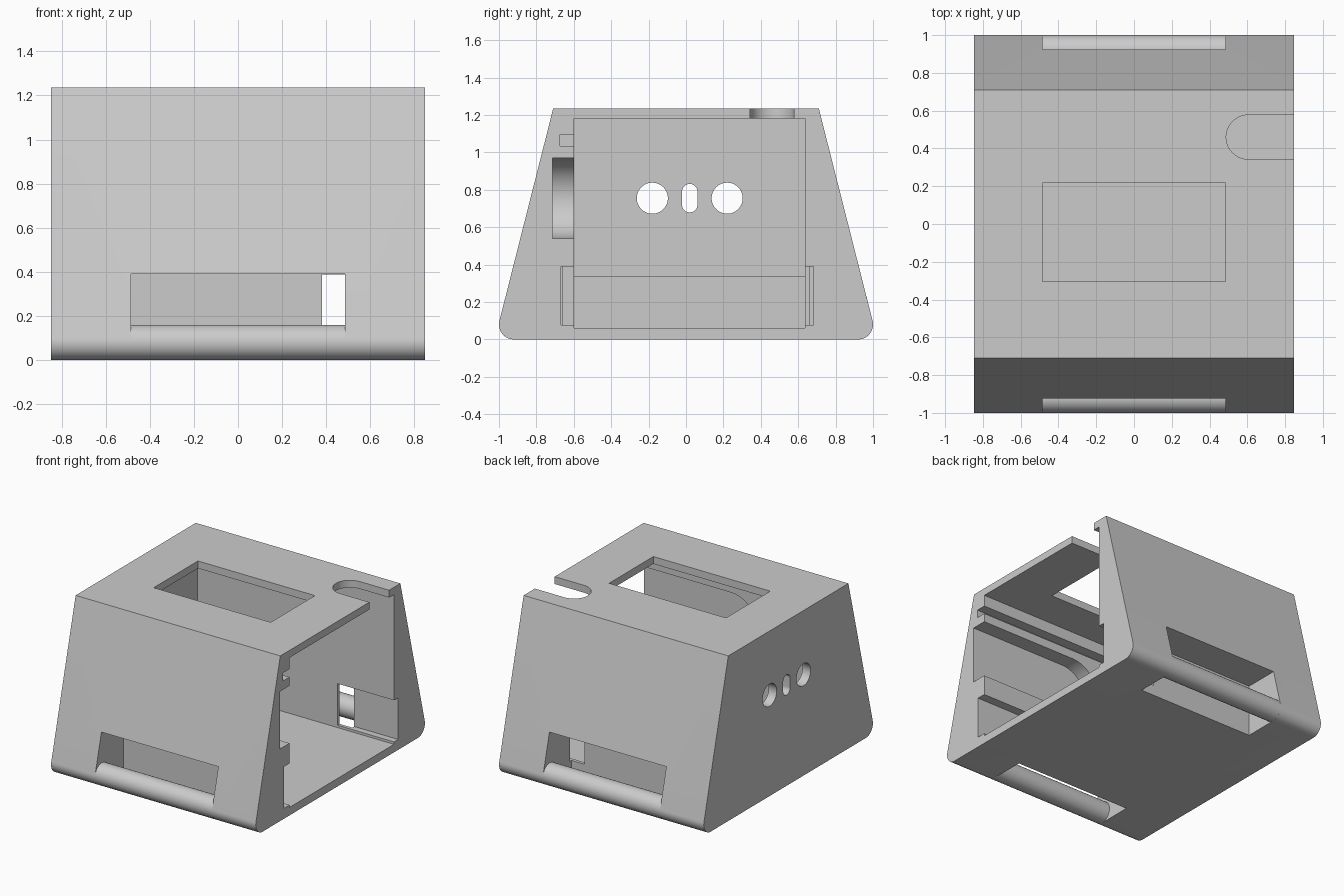
import bpy, bmesh, math
from math import sin, cos, pi

cube = bpy.data.objects.get("Cube")
if cube:
    bpy.data.objects.remove(cube)

HALF_X = 0.847
OUT = 1.0          # cutters run past the open side
BAR_Y, BAR_R = 0.92, 0.08
SLOT_X = 0.484

grey = bpy.data.materials.new("light_grey")
grey.use_nodes = True
colour = (0.6, 0.6, 0.6, 1)
grey.diffuse_color = colour
grey.node_tree.nodes["Principled BSDF"].inputs["Base Color"].default_value = colour


def prism(name, points, axis, lo, hi):
    """Extrude a closed 2D profile along an axis (remaining axes in x, y, z order)."""
    bm = bmesh.new()
    verts = []
    for p in points:
        co = list(p)
        co.insert("xyz".index(axis), lo)
        verts.append(bm.verts.new(co))
    face = bm.faces.new(verts)
    moved = bmesh.ops.extrude_face_region(bm, geom=[face])["geom"]
    shift = [0, 0, 0]
    shift["xyz".index(axis)] = hi - lo
    bmesh.ops.translate(bm, vec=shift,
                        verts=[g for g in moved if isinstance(g, bmesh.types.BMVert)])
    bmesh.ops.recalc_face_normals(bm, faces=bm.faces)
    mesh = bpy.data.meshes.new(name)
    bm.to_mesh(mesh)
    bm.free()
    mesh.materials.append(grey)
    ob = bpy.data.objects.new(name, mesh)
    bpy.context.collection.objects.link(ob)
    return ob


def arc(cx, cy, r, start, end, steps=24):
    return [(cx + r * cos(start + (end - start) * i / steps),
             cy + r * sin(start + (end - start) * i / steps)) for i in range(steps + 1)]


def circle(cx, cy, r, steps=48):
    return arc(cx, cy, r, 0, 2 * pi, steps)[:-1]


def rect(a0, a1, b0, b1):
    return [(a0, b0), (a1, b0), (a1, b1), (a0, b1)]


def open_slot(cx, cy, r):
    """Round-ended slot that runs out through the open +x side."""
    return arc(cx, cy, r, pi / 2, 3 * pi / 2, 32) + [(OUT, cy - r), (OUT, cy + r)]


# Tapered body with rounded lower edges
lean = math.radians(14.3)
right_half = arc(BAR_Y, BAR_R, BAR_R, -pi / 2, lean, 20) + [(0.71, 1.235)]
body = prism("case_body", right_half + [(-y, z) for y, z in reversed(right_half)],
             "x", -HALF_X, HALF_X)

cutters = [
    # Main cavity, with a thicker lower end wall
    prism("cavity", rect(-0.6, 0.635, 0.335, 1.18), "x", -0.78, OUT),
    prism("lower_cavity", rect(-0.6, 0.635, 0.06, 0.4), "x", -0.72, OUT),
    # Roof window and cable notch
    prism("roof_window", rect(-SLOT_X, SLOT_X, -0.305, 0.218), "z", 1.1, 1.3),
    prism("roof_notch", open_slot(0.605, 0.46, 0.117), "z", 1.1, 1.3),
    # Grooves inside the front wall
    prism("wide_groove", open_slot(0.05, 0.755, 0.215), "y", -0.715, -0.5),
    prism("narrow_groove", rect(-0.675, -0.5, 1.035, 1.095), "x", -0.77, OUT),
    # Side pockets that break into the strap tunnels
    prism("front_pocket", rect(-0.667, -0.5, 0.078, 0.389), "x", 0.38, OUT),
    prism("back_pocket", rect(0.5, 0.683, 0.078, 0.389), "x", 0.38, OUT),
    # Holes in the end wall
    prism("hole_front", circle(-0.18, 0.755, 0.083), "x", -OUT, -0.6),
    prism("hole_back", circle(0.22, 0.755, 0.083), "x", -OUT, -0.6),
    prism("hole_slot", arc(0.02, 0.79, 0.041, 0, pi) + arc(0.02, 0.72, 0.041, pi, 2 * pi),
          "x", -OUT, -0.6),
    # Strap tunnels through the front and back lower edges
    prism("front_tunnel", rect(-1.1, -0.66, -0.1, 0.391), "x", -SLOT_X, SLOT_X),
    prism("back_tunnel", rect(0.66, 1.1, -0.1, 0.391), "x", -SLOT_X, SLOT_X),
]

bpy.context.view_layer.objects.active = body
for cutter in cutters:
    cutter.hide_render = True
    mod = body.modifiers.new(cutter.name, "BOOLEAN")
    mod.operation = "DIFFERENCE"
    mod.solver = "EXACT"
    mod.object = cutter
    bpy.ops.object.modifier_apply(modifier=mod.name)
for cutter in cutters:
    bpy.data.objects.remove(cutter)

# Round strap bars crossing the tunnels
bars = [prism(side + "_strap_bar", circle(s * BAR_Y, BAR_R, BAR_R), "x", -SLOT_X, SLOT_X)
        for side, s in (("front", -1), ("back", 1))]

# Smooth curves, crisp edges
bpy.ops.object.select_all(action="DESELECT")
for ob in [body] + bars:
    ob.select_set(True)
bpy.ops.object.shade_smooth_by_angle()
